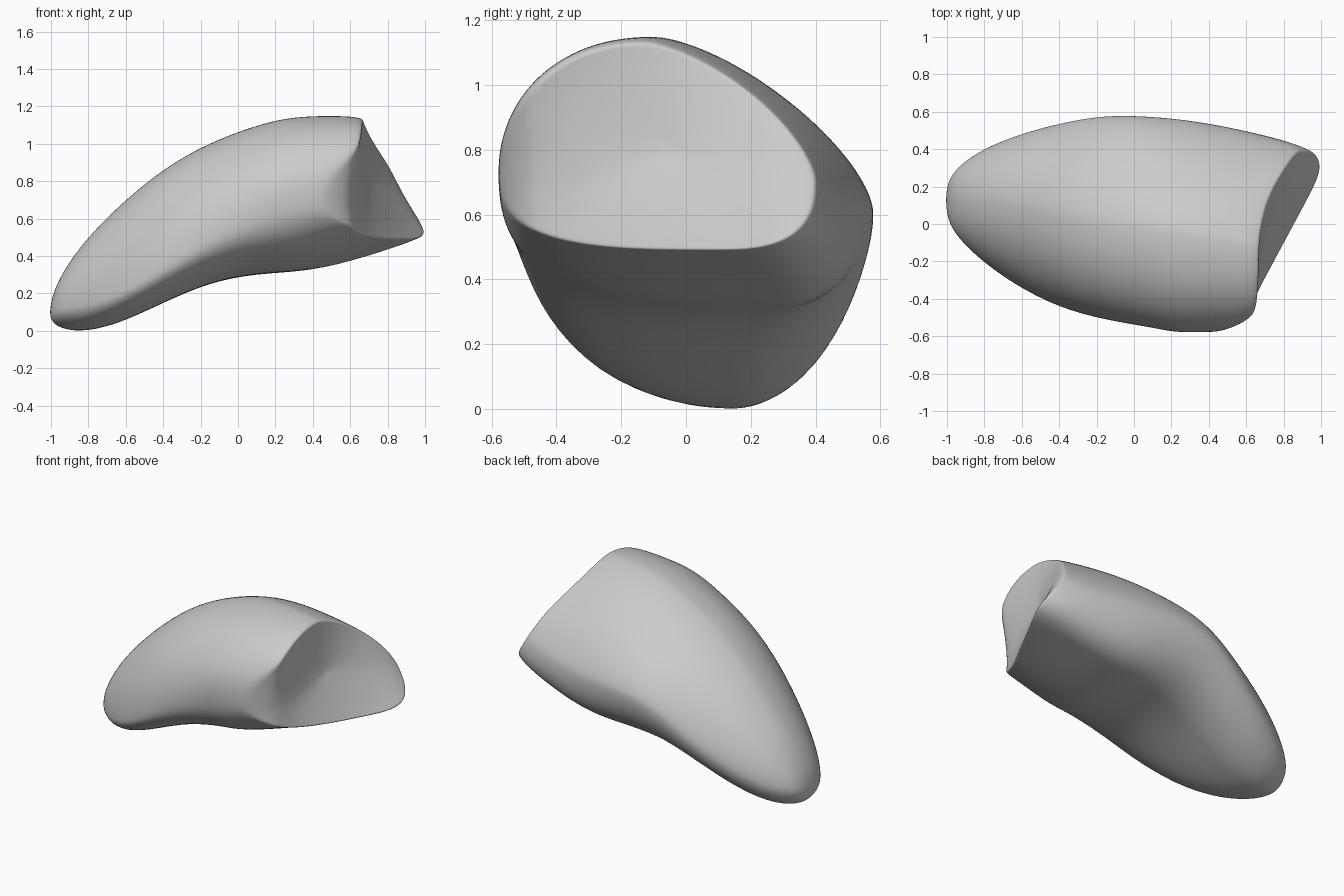
import bpy
import bmesh
from math import sin, cos, pi

default_cube = bpy.data.objects.get("Cube")
if default_cube:
    bpy.data.objects.remove(default_cube, do_unlink=True)

SEGMENTS = 48

# Each section: station x, slant towards the cut end,
# then (y, z) of its front, top, back and bottom extremes
SECTIONS = [
    (-1.0, 0, (0.05, 0.1), (0.13, 0.15), (0.2, 0.12), (0.13, 0.06)),
    (-0.97, 0, (-0.04, 0.12), (0.12, 0.26), (0.28, 0.14), (0.14, 0.02)),
    (-0.85, 0, (-0.17, 0.13), (0.12, 0.45), (0.38, 0.18), (0.15, -0.01)),
    (-0.65, 0, (-0.32, 0.19), (0.1, 0.66), (0.47, 0.28), (0.15, 0.03)),
    (-0.4, 0, (-0.45, 0.34), (0.05, 0.87), (0.54, 0.42), (0.15, 0.15)),
    (-0.15, 0, (-0.515, 0.51), (0, 1.01), (0.585, 0.6), (0.2, 0.26)),
    (0.1, 0, (-0.555, 0.65), (-0.03, 1.1), (0.575, 0.63), (0.28, 0.305)),
    (0.1, 0.25, (-0.575, 0.7), (-0.06, 1.135), (0.555, 0.63), (0.3, 0.315)),
    (0.1, 0.5, (-0.58, 0.72), (-0.08, 1.15), (0.52, 0.64), (0.28, 0.365)),
    (0.1, 0.85, (-0.58, 0.73), (-0.12, 1.15), (0.45, 0.67), (0.2, 0.455)),
    (0.1, 0.97, (-0.575, 0.73), (-0.13, 1.14), (0.41, 0.7), (0.12, 0.485)),
    (0.1, 1.0, (-0.565, 0.73), (-0.13, 1.13), (0.4, 0.71), (0.1, 0.49)),
]


def cut_x(y, z):
    """Twisted surface of the cut end, rounded off at front and back."""
    t = (1.1 - z) / 0.6
    rounding = 10 * min(y + 0.46, 0) ** 2 + 2 * max(y - 0.25, 0) ** 2
    return 0.68 + 0.175 * t + (0.05 + 0.48 * t) * y - rounding


def section_points(station, slant, front, top, back, bottom):
    """Closed outline joined from four superellipse quarters."""
    bend = (station + 1) / 1.1
    quarters = [(front, top, 0.95, True),
                (top, back, 1.05 + 0.3 * bend, False),
                (back, bottom, 1.1 - 0.1 * bend - 0.25 * slant, True),
                (bottom, front, 1 - 0.25 * bend - 0.12 * slant, False)]
    points = []
    steps = SEGMENTS // 4
    for a, b, power, from_side in quarters:
        for i in range(steps):
            angle = i / steps * pi / 2
            p, q = cos(angle) ** power, sin(angle) ** power
            if from_side:
                y, z = b[0] + (a[0] - b[0]) * p, a[1] + (b[1] - a[1]) * q
            else:
                y, z = a[0] + (b[0] - a[0]) * q, b[1] + (a[1] - b[1]) * p
            x = station + (cut_x(y, z) - station) * slant
            points.append((x, y, z))
    return points


def bridge(bm, ring_a, ring_b):
    for i in range(SEGMENTS):
        j = (i + 1) % SEGMENTS
        bm.faces.new((ring_a[i], ring_a[j], ring_b[j], ring_b[i]))


def fan(bm, ring, centre):
    tip = bm.verts.new(centre)
    for i in range(SEGMENTS):
        bm.faces.new((ring[i], ring[(i + 1) % SEGMENTS], tip))


bm = bmesh.new()

# Curved body lofted from the low tip to the cut end
outlines = [section_points(*section) for section in SECTIONS]

# Hollowed end face shrinking towards its middle
mid_y, mid_z = -0.06, 0.8
for scale in (0.96, 0.88, 0.75, 0.5, 0.2):
    ring = []
    for _, y, z in outlines[len(SECTIONS) - 1]:
        y, z = mid_y + (y - mid_y) * scale, mid_z + (z - mid_z) * scale
        ring.append((cut_x(y, z) - 0.05 * (1 - scale), y, z))
    outlines.append(ring)

rings = [[bm.verts.new(p) for p in outline] for outline in outlines]
for ring_a, ring_b in zip(rings, rings[1:]):
    bridge(bm, ring_a, ring_b)
fan(bm, rings[0], (-1.005, 0.13, 0.1))
fan(bm, rings[-1], (cut_x(mid_y, mid_z) - 0.05, mid_y, mid_z))
bmesh.ops.recalc_face_normals(bm, faces=bm.faces)

mesh = bpy.data.meshes.new("curved_body")
bm.to_mesh(mesh)
bm.free()
body = bpy.data.objects.new("curved_body", mesh)
bpy.context.collection.objects.link(body)

# Plain grey surface
grey = bpy.data.materials.new("plain grey")
grey.use_nodes = True
colour = (0.6, 0.6, 0.6, 1)
grey.diffuse_color = colour
grey.node_tree.nodes["Principled BSDF"].inputs["Base Color"].default_value = colour
mesh.materials.append(grey)

# Soft rounding
for polygon in mesh.polygons:
    polygon.use_smooth = True
smooth = body.modifiers.new("rounding", "SUBSURF")
smooth.levels = smooth.render_levels = 2
